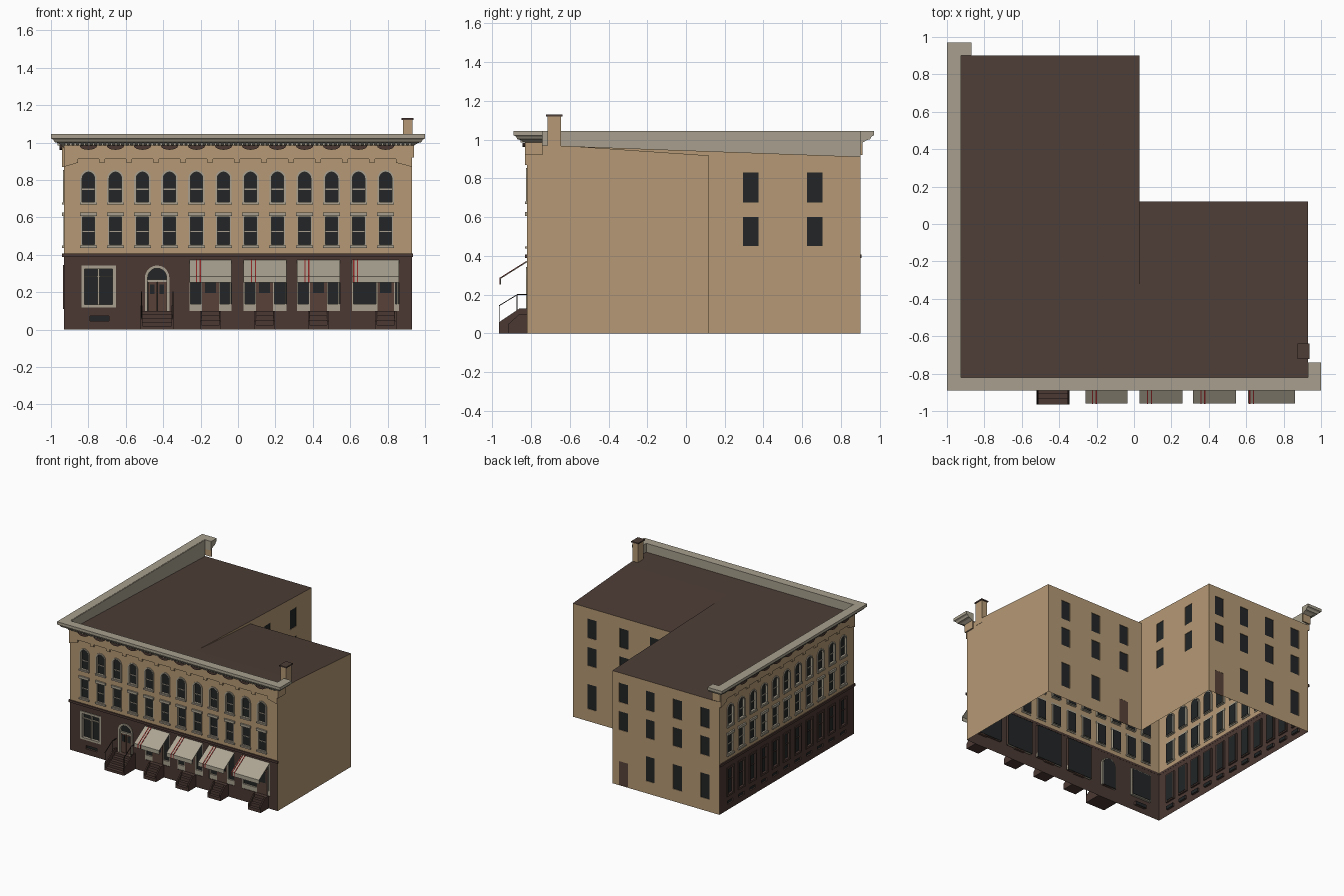
import bpy, bmesh, math
from mathutils import Vector

if "Cube" in bpy.data.objects:
    bpy.data.objects.remove(bpy.data.objects["Cube"], do_unlink=True)


def material(name, rgb):
    lin = [(c / 255 / 12.92 if c < 11 else ((c / 255 + 0.055) / 1.055) ** 2.4) for c in rgb] + [1]
    m = bpy.data.materials.new(name)
    m.use_nodes = True
    m.diffuse_color = lin
    m.node_tree.nodes["Principled BSDF"].inputs["Base Color"].default_value = lin
    return m


BRICK = material("tan brick", (181, 153, 117))
BASE = material("dark brown stone", (75, 57, 51))
ROOF = material("brown roofing", (77, 61, 54))
STONE = material("pale stone", (168, 160, 142))
GLASS = material("dark glass", (34, 37, 38))
DOOR = material("door brown", (88, 66, 56))
CANVAS = material("cream canvas", (172, 165, 147))
RED = material("red stripe", (150, 42, 42))
IRON = material("black iron", (42, 36, 34))

UP = Vector((0, 0, 1))
parts = {}


class Face:
    """A facade plane: u runs along it, d points outwards."""
    def __init__(self, u, offset):
        self.u, self.offset = Vector(u), offset
        self.n = self.u.cross(UP)

    def at(self, u, z, d=0):
        return self.u * u + UP * z + self.n * (self.offset + d)


FRONT, LEFT = Face((1, 0, 0), 0.82), Face((0, -1, 0), 0.93)
RIGHT, INNER = Face((0, 1, 0), 0.93), Face((0, 1, 0), 0.03)
BACK_LONG, BACK_SHORT = Face((-1, 0, 0), 0.9), Face((-1, 0, 0), 0.12)


def part(name, mat):
    return parts.setdefault(name, (bmesh.new(), mat))[0]


def loft(name, mat, loops, closed=False):
    """Skin a row of equal point loops, capping the ends."""
    bm = part(name, mat)
    rings = [[bm.verts.new(p) for p in loop] for loop in loops]
    pairs = list(zip(rings, rings[1:] + rings[:1])) if closed else list(zip(rings, rings[1:]))
    faces = []
    for a, b in pairs:
        for i in range(len(a)):
            j = (i + 1) % len(a)
            faces.append(bm.faces.new((a[i], a[j], b[j], b[i])))
    if not closed:
        faces += [bm.faces.new(rings[0]), bm.faces.new(rings[-1])]
    bmesh.ops.recalc_face_normals(bm, faces=faces)


def prism(name, mat, f, pts, d0, d1):
    loft(name, mat, [[f.at(u, z, d) for u, z in pts] for d in (d0, d1)])


def side_prism(name, mat, f, u0, u1, pts):
    """Extrude a (depth, height) section along the facade."""
    loft(name, mat, [[f.at(u, z, d) for d, z in pts] for u in (u0, u1)])


def rect(u0, u1, z0, z1):
    return [(u0, z0), (u1, z0), (u1, z1), (u0, z1)]


def arch(u0, u1, z0, z1, rise, n=10):
    mid, half = (u0 + u1) / 2, (u1 - u0) / 2
    top = [(mid + half * math.cos(math.pi * i / n), z1 - rise + rise * math.sin(math.pi * i / n))
           for i in range(n + 1)]
    return [(u0, z0), (u1, z0)] + top


def trim(name, mat, f, outer, inner, d0, d1):
    ring = [(outer, d0), (outer, d1), (inner, d1), (inner, d0)]
    loft(name, mat, [[f.at(u, z, d) for u, z in pts] for pts, d in ring], closed=True)


def wall(name, mat, f, outline, holes=(), depth=0.014):
    """Flat wall with recessed openings, each backed by a dark pane."""
    bm = part(name, mat)
    edges, reveals = [], []
    for k, pts in enumerate([outline] + list(holes)):
        vs = [bm.verts.new(f.at(u, z)) for u, z in pts]
        loop = [bm.edges.new((vs[i - 1], vs[i])) for i in range(len(vs))]
        edges += loop
        if k:
            reveals.append((vs, pts))
    bmesh.ops.triangle_fill(bm, edges=edges, use_beauty=True, normal=f.n)
    for vs, pts in reveals:
        back = [bm.verts.new(f.at(u, z, -depth)) for u, z in pts]
        for i in range(len(vs)):
            bm.faces.new((vs[i - 1], vs[i], back[i], back[i - 1]))
        prism("window_glass", GLASS, f, pts, -depth - 0.002, -depth + 0.002)
    bmesh.ops.recalc_face_normals(bm, faces=bm.faces[:])
    if sum(fc.normal.dot(f.n) * fc.calc_area() for fc in bm.faces) < 0:
        bmesh.ops.reverse_faces(bm, faces=bm.faces[:])


def street_bays(side, f, u0, u1, bays):
    """Upper storeys, frieze and dentils of an ornate street front."""
    w = 0.036
    holes = []
    for u in bays:
        low, high = rect(u - w, u + w, 0.45, 0.605), arch(u - w, u + w, 0.68, 0.845, 0.036)
        holes += [low, high]
        trim("window_trim", STONE, f, arch(u - w - 0.008, u + w + 0.008, 0.675, 0.853, 0.044),
             arch(u - w + 0.003, u + w - 0.003, 0.683, 0.842, 0.033), -0.013, 0.006)
        trim("window_trim", STONE, f, rect(u - w - 0.003, u + w + 0.003, 0.447, 0.608),
             rect(u - w + 0.004, u + w - 0.004, 0.454, 0.601), -0.013, 0.002)
        for z0, z1 in ((0.437, 0.449), (0.606, 0.626), (0.668, 0.68)):
            prism("sills_and_lintels", STONE, f, rect(u - 0.045, u + 0.045, z0, z1), -0.004, 0.012)
        for z in (0.522, 0.747):
            prism("sash_rails", STONE, f, rect(u - w, u + w, z, z + 0.006), -0.013, -0.007)
        drop = [(u + 0.046 * math.cos(a), 0.983 - 0.022 * math.sin(a))
                for a in (math.pi * i / 8 for i in range(9))]
        prism("frieze_vents", BASE, f, drop, 0.01, 0.024)
    wall(side + "_upper_wall", BRICK, f, rect(u0, u1, 0.405, 0.975), holes)
    # stepped frieze dropping between bays
    comb = [(u1, 0.985), (u0, 0.985), (u0, 0.87)]
    for u in bays:
        comb += [(u - 0.056, 0.892), (u - 0.056, 0.912), (u + 0.056, 0.912), (u + 0.056, 0.892)]
    prism("frieze", BRICK, f, comb + [(u1, 0.87)], 0.001, 0.012)
    n = int((u1 - u0) / 0.024)
    for i in range(n):
        u = u0 + (i + 0.5) * (u1 - u0) / n
        prism("dentils", STONE, f, rect(u - 0.006, u + 0.006, 0.985, 0.998), 0.012, 0.034)
    prism("base_band", BASE, f, rect(u0 - 0.006, u1 + 0.006, 0.388, 0.406), -0.001, 0.01)


# street fronts
front_bays = [-0.8 + 0.1445 * i for i in range(12)]
left_bays = [-0.04 + 0.1445 * (i - 5) for i in range(11)]
street_bays("front", FRONT, -0.93, 0.93, front_bays)
street_bays("left", LEFT, -0.9, 0.82, left_bays)

# shopfronts: left edge, right edge, door centre, stripe offset
shops = [(-0.26, -0.035, -0.147, 0.035), (0.03, 0.26, 0.142, 0.04),
         (0.315, 0.545, 0.43, 0.04), (0.61, 0.86, 0.79, 0.006)]
entry = arch(-0.49, -0.375, 0.1, 0.335, 0.057)
parlour = rect(-0.83, -0.66, 0.125, 0.335)
vent = rect(-0.79, -0.69, 0.045, 0.072)
wall("front_base_wall", BASE, FRONT, rect(-0.93, 0.93, 0, 0.405),
     [entry, parlour, vent] + [rect(a, b, 0.1, 0.37) for a, b, c, s in shops], 0.02)

for a, b, c, s in shops:
    prism("shop_bulkheads", STONE, FRONT, rect(a, b, 0.1, 0.137), -0.019, -0.004)
    for u in (a, b - 0.01, c - 0.052, c + 0.045):
        prism("shop_mullions", STONE, FRONT, rect(u, min(u + 0.007, b), 0.1, 0.37), -0.019, -0.003)
    prism("shop_doors", DOOR, FRONT, rect(c - 0.045, c + 0.045, 0.09, 0.3), -0.019, -0.001)
    prism("door_panes", GLASS, FRONT, rect(c - 0.03, c + 0.03, 0.195, 0.285), -0.003, 0.001)
    # awning sheet with a hanging valance
    side_prism("awnings", CANVAS, FRONT, a, b, [(0.002, 0.372), (0.14, 0.285), (0.14, 0.253),
                                               (0.136, 0.253), (0.136, 0.282), (0.002, 0.366)])
    for u in (a + s, a + s + 0.02):
        side_prism("awning_stripes", RED, FRONT, u, u + 0.006,
                   [(0.003, 0.374), (0.142, 0.287), (0.142, 0.253), (0.139, 0.253), (0.139, 0.285), (0.003, 0.371)])


def stoop(name, u0, u1, steps, reach, top, cheek):
    pts = [(0, 0), (reach, 0)]
    for i in range(steps):
        d, z = reach - i * (reach - 0.03) / (steps - 1), top * (i + 1) / steps
        pts += [(d, top * i / steps), (d, z)] if i else [(d, z)]
    side_prism(name, BASE, FRONT, u0, u1, pts + [(0, top)])
    for u in (u0 - 0.01, u1):
        side_prism(name + "_cheeks", BASE, FRONT, u, u + 0.01,
                   [(0, 0), (reach, 0), (reach, cheek * 0.45), (0.04, cheek), (0, cheek)])


for a, b, c, s in shops:
    stoop("shop_steps", c - 0.047, c + 0.047, 4, 0.1, 0.1, 0.1)
stoop("entry_steps", -0.51, -0.355, 5, 0.145, 0.1, 0.128)

# iron handrails
for u in (-0.519, -0.35):
    side_prism("handrails", IRON, FRONT, u, u + 0.005,
               [(0, 0.203), (0.05, 0.203), (0.145, 0.145), (0.145, 0.14), (0.05, 0.198), (0, 0.198)])
    for d, z in ((0.14, 0.142), (0.05, 0.2)):
        side_prism("handrails", IRON, FRONT, u, u + 0.005, [(d, 0.05), (d + 0.004, 0.05), (d + 0.004, z), (d, z)])

# arched entrance
trim("entry_trim", STONE, FRONT, arch(-0.498, -0.367, 0.1, 0.343, 0.065),
     arch(-0.483, -0.382, 0.1, 0.328, 0.05), -0.019, 0.006)
for u in (-0.482, -0.431):
    prism("entry_doors", DOOR, FRONT, rect(u, u + 0.048, 0.1, 0.255), -0.019, -0.008)
    prism("door_panes", GLASS, FRONT, rect(u + 0.012, u + 0.036, 0.19, 0.242), -0.01, -0.006)
prism("entry_trim", STONE, FRONT, rect(-0.483, -0.382, 0.255, 0.267), -0.019, -0.004)

# parlour window
trim("parlour_trim", STONE, FRONT, rect(-0.838, -0.652, 0.117, 0.343), rect(-0.82, -0.67, 0.133, 0.325), -0.019, 0.005)
prism("parlour_trim", STONE, FRONT, rect(-0.75, -0.74, 0.13, 0.33), -0.019, -0.004)
prism("parlour_trim", STONE, FRONT, rect(-0.82, -0.67, 0.28, 0.287), -0.019, -0.004)

# ground floor of the left street front
low = []
for u in left_bays:
    low += [rect(u - 0.036, u + 0.036, 0.12, 0.335), rect(u - 0.036, u + 0.036, 0.045, 0.072)]
    trim("left_ground_trim", BASE, LEFT, rect(u - 0.046, u + 0.046, 0.11, 0.345),
         rect(u - 0.031, u + 0.031, 0.125, 0.33), -0.013, 0.006)
    prism("left_ground_rails", BASE, LEFT, rect(u - 0.036, u + 0.036, 0.235, 0.242), -0.013, -0.006)
wall("left_base_wall", BASE, LEFT, rect(-0.9, 0.82, 0, 0.405), low)

# plain rear walls
ROWS = ((0.1, 0.3), (0.45, 0.6), (0.675, 0.83))


def plain_holes(columns, rows, door=None):
    return [rect(u - 0.04, u + 0.04, *((0.003, 0.195) if u == door and z0 < 0.2 else (z0, z1)))
            for u in columns for z0, z1 in rows]


wall("right_wall", BRICK, RIGHT, [(-0.82, 0), (0.12, 0), (0.12, 0.918), (-0.57, 0.965), (-0.82, 0.974)])
wall("inner_wall", BRICK, INNER, [(0.12, 0), (0.9, 0), (0.9, 0.912), (-0.57, 0.965), (0.12, 0.918)],
     plain_holes((0.335, 0.665), ROWS[1:]), 0.006)
wall("long_back_wall", BRICK, BACK_LONG, rect(-0.03, 0.93, 0, 0.912),
     plain_holes((0.07, 0.31, 0.555, 0.8), ROWS, 0.07), 0.006)
wall("short_back_wall", BRICK, BACK_SHORT, rect(-0.93, -0.03, 0, 0.918),
     plain_holes((-0.76, -0.47, -0.2), ROWS, -0.2), 0.006)
for f, u in ((BACK_LONG, 0.07), (BACK_SHORT, -0.2)):
    prism("back_doors", DOOR, f, rect(u - 0.04, u + 0.04, 0.003, 0.195), -0.009, -0.001)

# sloping roofs
roof = part("roof", ROOF)
for x0, x1, y, z in ((-0.93, 0.03, 0.9, 0.912), (0.03, 0.93, 0.12, 0.918)):
    rows = [[roof.verts.new((x, yy, zz)) for x in (x0, x1)] for yy, zz in ((-0.82, 0.974), (-0.57, 0.965), (y, z))]
    for p, q in zip(rows, rows[1:]):
        roof.faces.new((p[0], p[1], q[1], q[0]))

# cornice swept round the two street fronts with short returns
profile = [(0, 1.045), (0.07, 1.045), (0.07, 1.022), (0.058, 1.016), (0.05, 1.002),
           (0.034, 0.998), (0.012, 0.985), (0, 0.97)]
sweep = [lambda d: (0.93 + d, -0.74), lambda d: (0.93 + d, -0.82 - d), lambda d: (-0.93 - d, -0.82 - d),
         lambda d: (-0.93 - d, 0.9 + d), lambda d: (-0.87, 0.9 + d)]
loft("cornice", STONE, [[(*corner(d), z) for d, z in profile] for corner in sweep])
prism("parapet_lining", STONE, LEFT, rect(-0.9, 0.82, 0.9, 1.044), -0.006, -0.001)
prism("frieze_return", BRICK, RIGHT, rect(-0.832, -0.74, 0.92, 0.985), 0.001, 0.012)
prism("frieze_return", BRICK, BACK_LONG, rect(0.87, 0.942, 0.92, 0.985), 0.001, 0.012)

# chimney
prism("chimney", BRICK, RIGHT, rect(-0.715, -0.645, 0.93, 1.12), -0.048, 0.002)
prism("chimney_cap", ROOF, RIGHT, rect(-0.722, -0.638, 1.12, 1.13), -0.055, 0.008)

for name, (bm, mat) in parts.items():
    mesh = bpy.data.meshes.new(name)
    bm.to_mesh(mesh)
    bm.free()
    mesh.materials.append(mat)
    bpy.context.collection.objects.link(bpy.data.objects.new(name, mesh))
